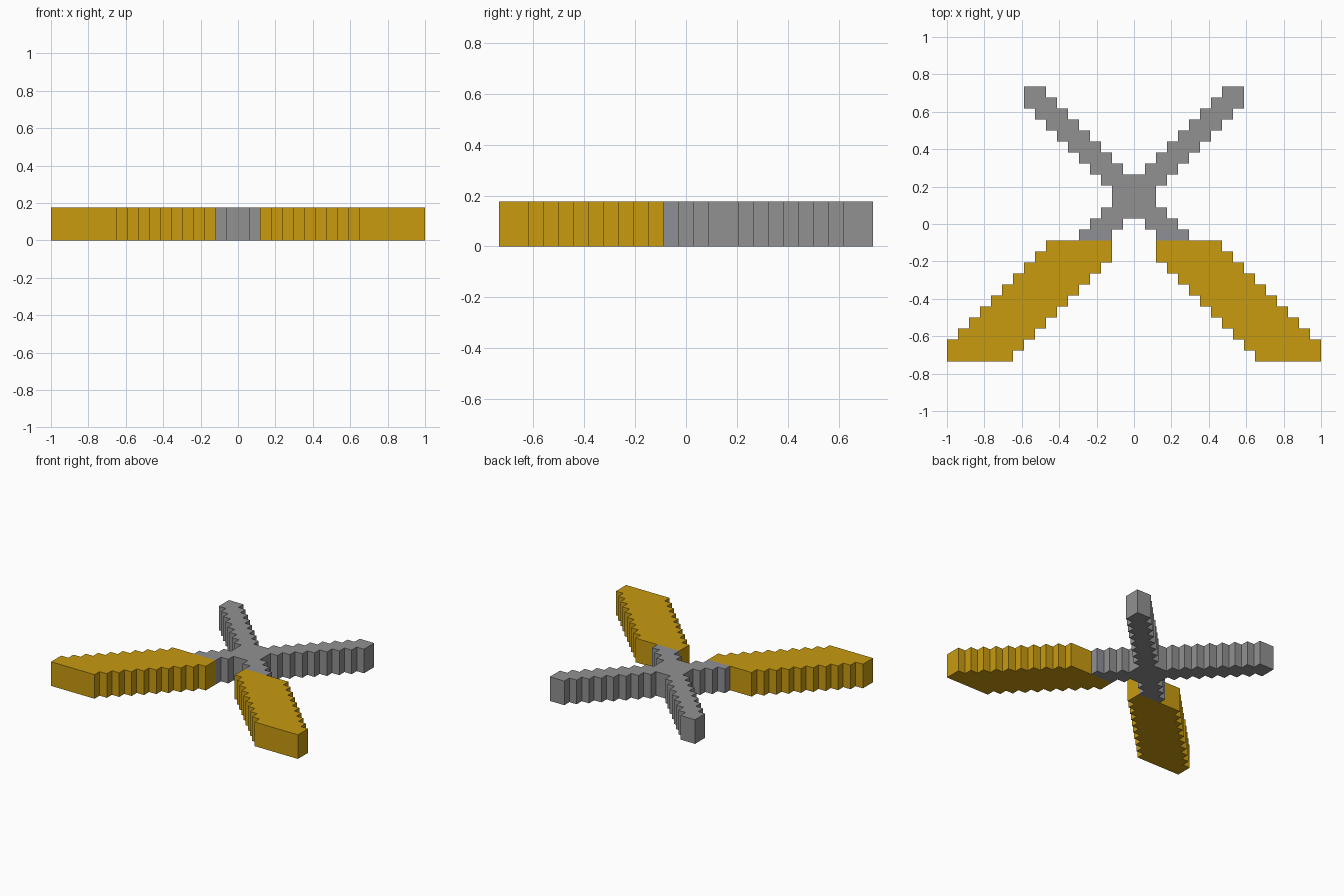
import bpy, bmesh, math

if "Cube" in bpy.data.objects:
    bpy.data.objects.remove(bpy.data.objects["Cube"])

U = 2 / 34           # one stair step
ROWS, THICK = 25, 3  # plan depth and height in steps


def material(name, rgb):
    m = bpy.data.materials.new(name)
    m.diffuse_color = (*rgb, 1)
    m.use_nodes = True
    m.node_tree.nodes["Principled BSDF"].inputs["Base Color"].default_value = m.diffuse_color
    return m


GREY = material("grey metal", (0.283, 0.283, 0.283))
COOL = material("cool grey", (0.275, 0.28, 0.31))
GOLD = material("gold", (0.578, 0.328, 0.005))


def stair_cells(x, row, width, steps, dx):
    """Cells of a diagonal bar: two-row blocks stepping one cell at a time."""
    return {(x + i * dx + c, row + i + r)
            for i in range(steps) for c in range(width) for r in range(2)}


def mirrored(cells):
    return {(-1 - c, r) for c, r in cells}


def slab(name, cells, mat):
    """Extrude a set of plan cells into one clean stair-edged slab."""
    bm = bmesh.new()
    faces = []
    for c, r in sorted(cells):
        x, y = c * U, (ROWS / 2 - r) * U
        pts = [(x, y - U), (x + U, y - U), (x + U, y), (x, y)]
        faces.append(bm.faces.new([bm.verts.new((px, py, 0)) for px, py in pts]))
    bmesh.ops.remove_doubles(bm, verts=bm.verts[:], dist=U * 0.01)
    ext = bmesh.ops.extrude_face_region(bm, geom=bm.faces[:], use_keep_orig=True)
    top = [v for v in ext["geom"] if isinstance(v, bmesh.types.BMVert)]
    bmesh.ops.translate(bm, verts=top, vec=(0, 0, THICK * U))
    bmesh.ops.recalc_face_normals(bm, faces=bm.faces[:])
    bmesh.ops.dissolve_limit(bm, angle_limit=math.radians(1),
                             verts=bm.verts[:], edges=bm.edges[:])
    me = bpy.data.meshes.new(name)
    bm.to_mesh(me)
    bm.free()
    me.materials.append(mat)
    ob = bpy.data.objects.new(name, me)
    bpy.context.collection.objects.link(ob)
    return ob


# Crossed grey blades, down to the row above the handles
bar = stair_cells(-10, 0, 2, 13, 1)
blades = {(c, r) for c, r in bar | mirrored(bar) if r < 13}
slab("crossed_blades", blades, GREY)

# Joints and gold handles, mirrored left and right
joint = {(c, 13) for c in range(2, 5)}
handle = stair_cells(2, 14, 6, 10, 1)
for side, flip in (("right", lambda s: s), ("left", mirrored)):
    slab(side + "_joint", flip(joint), COOL)
    slab(side + "_handle", flip(handle), GOLD)
